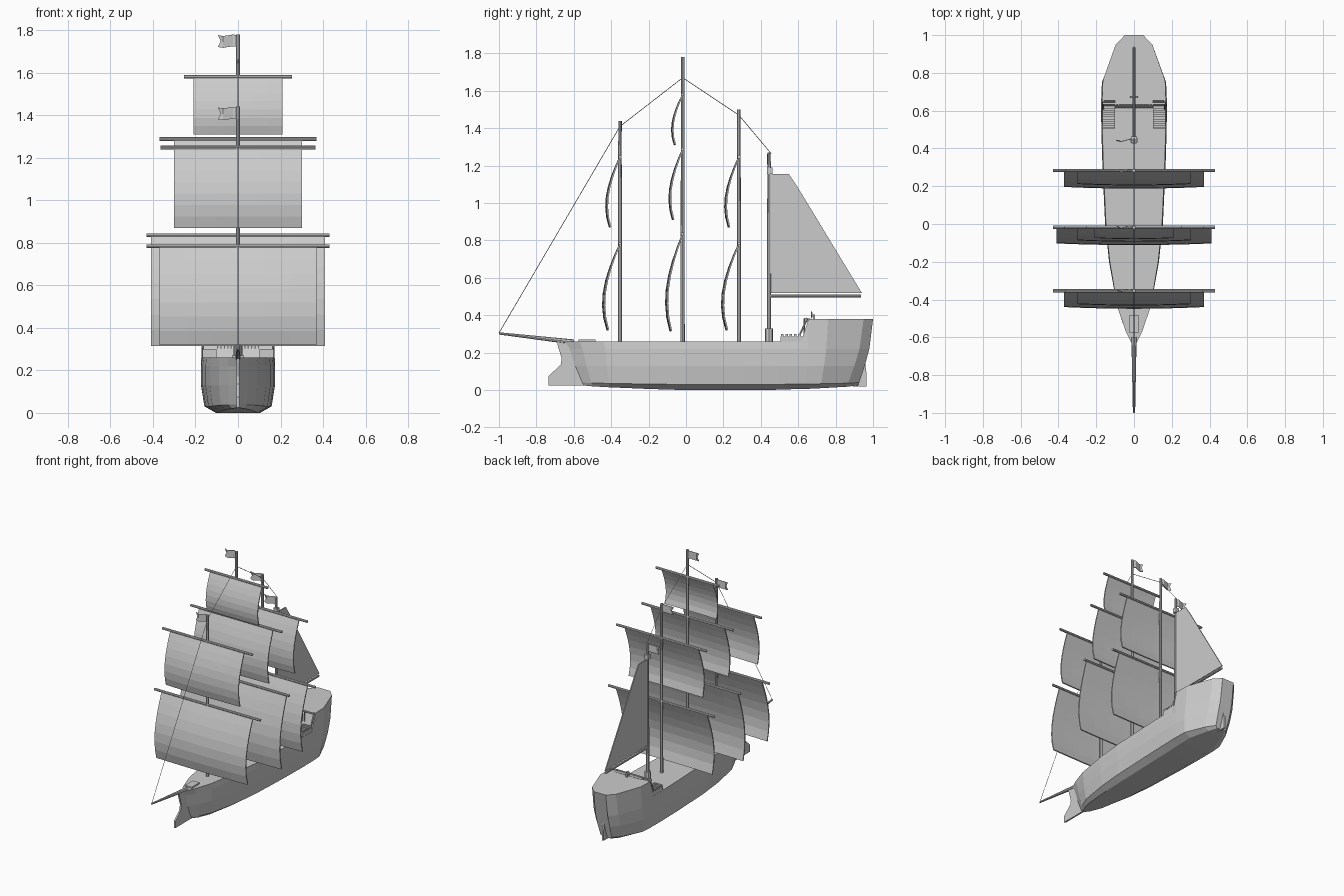
import bpy, bmesh, math
from mathutils import Vector

if "Cube" in bpy.data.objects:
    bpy.data.objects.remove(bpy.data.objects["Cube"])


def mesh_object(name, verts, faces):
    me = bpy.data.meshes.new(name)
    me.from_pydata(verts, [], faces)
    bm = bmesh.new()
    bm.from_mesh(me)
    bmesh.ops.recalc_face_normals(bm, faces=bm.faces)
    bm.to_mesh(me)
    bm.free()
    ob = bpy.data.objects.new(name, me)
    bpy.context.collection.objects.link(ob)
    return ob


def rod(name, a, b, r1, r2=None, sides=8):
    a, b = Vector(a), Vector(b)
    d = b - a
    bpy.ops.mesh.primitive_cone_add(vertices=sides, radius1=r1, radius2=r1 if r2 is None else r2,
                                    depth=d.length, location=(a + b) / 2)
    ob = bpy.context.object
    ob.name = name
    ob.rotation_euler = d.to_track_quat('Z', 'Y').to_euler()
    return ob


def box(name, center, size):
    bpy.ops.mesh.primitive_cube_add(size=1, location=center)
    ob = bpy.context.object
    ob.name = name
    ob.scale = size
    return ob


def plate(name, profile, thick):
    # flat side-profile (y, z) given thickness across x
    n = len(profile)
    verts = [(s * thick / 2, y, z) for s in (-1, 1) for y, z in profile]
    faces = [tuple(range(n)), tuple(range(n, 2 * n))]
    faces += [(i, (i + 1) % n, n + (i + 1) % n, n + i) for i in range(n)]
    return mesh_object(name, verts, faces)


# Hull: lofted stations (deck y, keel y, half width, top z, keel z)
stations = [(-.65, -.55, .004, .26, .025), (-.57, -.50, .045, .26, .02), (-.44, -.41, .09, .26, .015),
            (-.2, -.2, .132, .26, .006), (0, 0, .153, .26, 0), (.3, .3, .167, .26, 0),
            (.5, .5, .173, .26, .002), (.615, .60, .174, .26, .006), (.655, .64, .174, .38, .006),
            (.76, .72, .17, .38, .01), (.95, .86, .10, .38, .018), (1.0, .92, .05, .38, .026)]
verts, faces = [], []
for yd, yk, w, top, kz in stations:
    levels = [(kz, .62, 0), (kz * .4 + .03, .91, .08), (.13, 1, .45), (.22, 1.0, .75), (top, .97, 1)]
    half = [(w * k, yk + (yd - yk) * f, z) for z, k, f in levels]
    verts += half + [(-x, y, z) for x, y, z in reversed(half)]
for i in range(len(stations) - 1):
    for j in range(10):
        k = (j + 1) % 10
        faces.append((i * 10 + j, i * 10 + k, i * 10 + 10 + k, i * 10 + 10 + j))
last = (len(stations) - 1) * 10
faces += [tuple(range(10)), tuple(range(last, last + 10))]
mesh_object("hull", verts, faces)

# Stem with ram, rudder
plate("stem_ram", [(-.69, .26), (-.685, .235), (-.665, .17), (-.67, .135), (-.735, .075), (-.735, .025),
                   (-.54, .025), (-.54, .26)], .012)
plate("rudder", [(.89, .02), (.965, .02), (.965, .09), (.955, .17), (.94, .2), (.91, .15)], .014)

# Bowsprit and its bed
rod("bowsprit", (0, -.60, .257), (0, -1.0, .303), .014, .006)
box("bowsprit_bed", (0, -.53, .262), (.055, .09, .016))


# Square sail with billow towards the bow, hung from a yard
billow = [0, .32, .6, .82, .96, 1, .93, .74]


def square_sail(name, y0, top, bottom, half, yard_half, depth):
    cols, rows = 6, len(billow)
    vs = []
    for r in range(rows):
        for c in range(cols + 1):
            u = c / cols * 2 - 1
            vs.append((u * half, y0 - depth * billow[r] * (1 - .1 * u * u), top + (bottom - top) * r / (rows - 1)))
    fs = [(r * 7 + c, r * 7 + c + 1, r * 7 + c + 8, r * 7 + c + 7) for r in range(rows - 1) for c in range(cols)]
    ob = mesh_object(name + "_sail", vs, fs)
    mod = ob.modifiers.new("thickness", 'SOLIDIFY')
    mod.thickness = .008
    mod.offset = 0
    rod(name + "_yard", (-yard_half, y0, top), (yard_half, y0, top), .009)


def flag(name, y0, top):
    n, vs = 5, []
    for i in range(n):
        x = -.095 * i / (n - 1)
        wave = .006 * math.sin(i * 1.6)
        for t in (0, .5, 1):
            notch = .014 if i == n - 1 and t == .5 else 0
            vs.append((x + notch, y0 + wave, top - .055 * t + wave * .6))
    fs = [(i * 3 + j, i * 3 + j + 1, i * 3 + j + 4, i * 3 + j + 3) for i in range(n - 1) for j in range(2)]
    ob = mesh_object(name, vs, fs)
    ob.modifiers.new("thickness", 'SOLIDIFY').thickness = .004


# Masts: y, top
masts = {"fore": (-.353, 1.44), "main": (-.018, 1.78), "rear": (.283, 1.50), "mizzen": (.444, 1.27)}
for name, (y, top) in masts.items():
    rod(name + "_mast", (0, y, .24), (0, y, top), .0115, .009)
    flag(name + "_flag", y, top - .005)

# Sails and yards
for name in ("fore", "rear"):
    y = masts[name][0]
    square_sail(name + "_lower", y, .783, .32, .37, .43, .092)
    square_sail(name + "_upper", y, 1.247, .87, .30, .365, .075)
square_sail("main_lower", -.018, .835, .315, .41, .43, .09)
square_sail("main_middle", -.018, 1.287, .91, .30, .37, .072)
square_sail("main_top", -.018, 1.58, 1.31, .21, .255, .058)

# Fore-and-aft sail with boom on the mizzen mast
plate("spanker_sail", [(.45, 1.155), (.55, 1.155), (.60, 1.08), (.94, .52), (.45, .52)], .007)
rod("spanker_boom", (0, .444, .504), (0, .935, .504), .008)
rod("mizzen_base", (0, .444, .25), (0, .444, .33), .022)
box("mizzen_collar", (0, .447, 1.172), (.03, .03, .035))

# Stays running over the mast heads
stay = [(-1.0, .305), (-.353, 1.41), (-.018, 1.67), (.283, 1.47), (.455, 1.265)]
for i in range(4):
    rod("stay_%d" % i, (0, *stay[i]), (0, *stay[i + 1]), .0018, sides=4)

# Steps to the stern deck on both sides
for s in (-1, 1):
    box("stair_base", (s * .134, .565, .272), (.066, .12, .03))
    for i in range(5):
        box("stair_tread", (s * .134, .515 + i * .023, .292), (.066, .014, .018))
    rod("stair_handrail", (s * .164, .61, .30), (s * .164, .65, .385), .005, sides=6)

# Stern deck balustrade
box("balustrade_rail", (0, .638, .382), (.335, .012, .009))
for i in range(13):
    x = -.096 + i * .016
    rod("baluster", (x, .632, .30), (x, .632, .382), .004, sides=6)
box("stern_step", (0, .655, .375), (.2, .022, .014))

# Steering wheel
bpy.ops.mesh.primitive_torus_add(major_segments=12, minor_segments=4, major_radius=.014, minor_radius=.003,
                                 location=(0, .672, .402), rotation=(math.pi / 2, 0, 0))
bpy.context.object.name = "steering_wheel"
for i in range(4):
    a = i * math.pi / 4
    d = Vector((math.cos(a) * .02, 0, math.sin(a) * .02))
    c = Vector((0, .672, .402))
    rod("wheel_spoke", c - d, c + d, .002, sides=4)
box("wheel_stand", (0, .684, .39), (.012, .012, .03))
